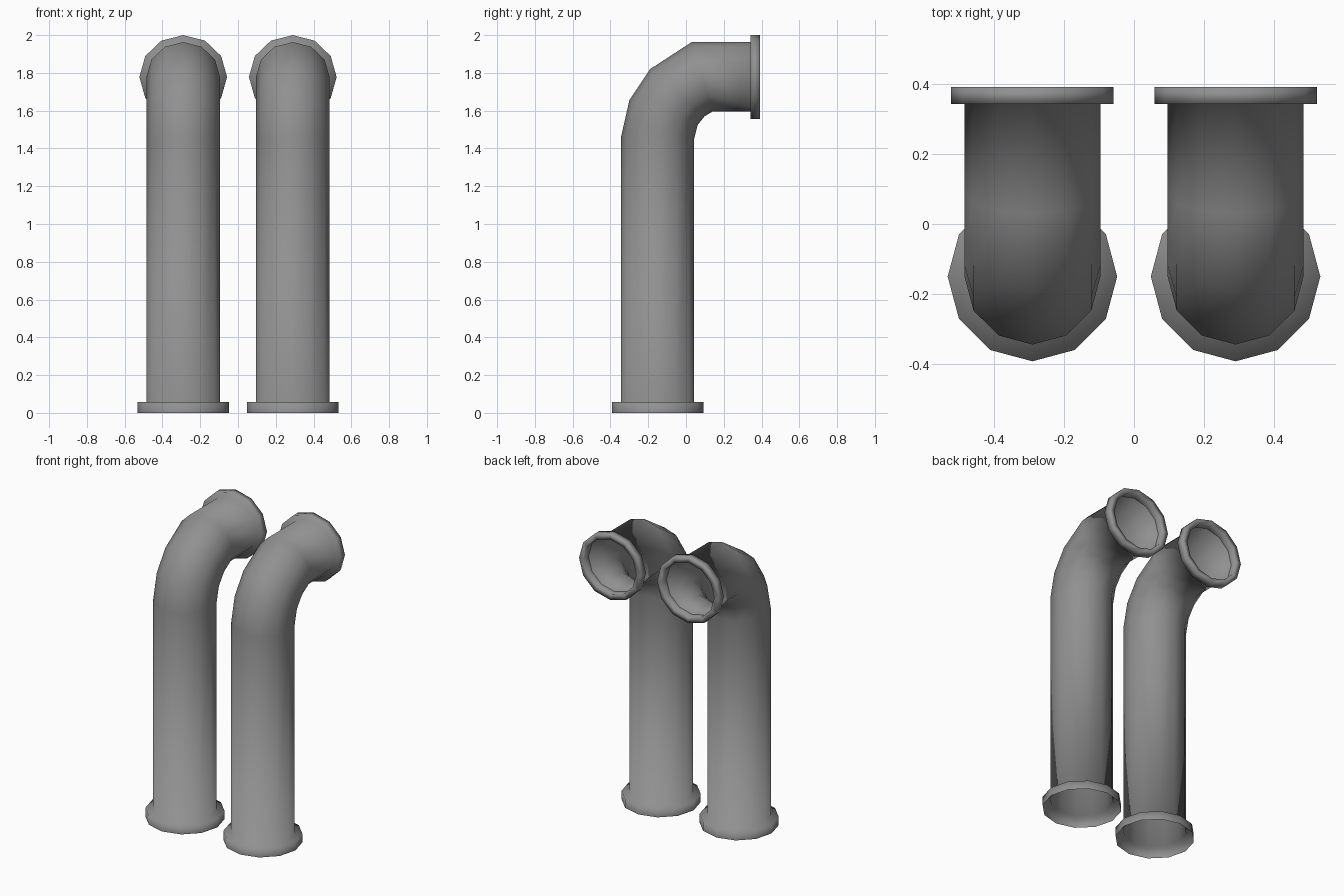
import bpy, bmesh, math

if "Cube" in bpy.data.objects:
    bpy.data.objects.remove(bpy.data.objects["Cube"])

SIDES = 12
PIPE_X = 0.194
FLANGE_X = 0.242

# Dark grey metal
metal = bpy.data.materials.new("dark_metal")
metal.diffuse_color = (0.28, 0.28, 0.28, 1)
metal.use_nodes = True
metal.node_tree.nodes["Principled BSDF"].inputs["Base Color"].default_value = metal.diffuse_color


def loft(name, rings, cx):
    """Skin 12-sided rings; each ring = (outer yz, inner yz, half width in x)."""
    bm = bmesh.new()
    loops = []
    for (y0, z0), (y1, z1), rx in rings:
        cy, cz = (y0 + y1) / 2, (z0 + z1) / 2
        hy, hz = (y0 - y1) / 2, (z0 - z1) / 2
        loops.append([bm.verts.new((cx + rx * math.sin(a), cy + hy * math.cos(a), cz + hz * math.cos(a)))
                      for a in (2 * math.pi * i / SIDES for i in range(SIDES))])
    for a, b in zip(loops, loops[1:]):
        for i in range(SIDES):
            j = (i + 1) % SIDES
            bm.faces.new((a[i], a[j], b[j], b[i]))
    bmesh.ops.recalc_face_normals(bm, faces=bm.faces)
    me = bpy.data.meshes.new(name)
    bm.to_mesh(me)
    bm.free()
    me.materials.append(metal)
    ob = bpy.data.objects.new(name, me)
    bpy.context.collection.objects.link(ob)
    for p in me.polygons:
        p.use_smooth = True
    return ob


# Foot collar, open underneath
foot = [((-0.392, 0.0), (0.092, 0.0), FLANGE_X),
        ((-0.392, 0.057), (0.092, 0.057), FLANGE_X)]

# Bent pipe: straight riser, tilted elbow rings, short horizontal outlet
pipe = [((-0.344, 0.057), (0.043, 0.057), PIPE_X),
        ((-0.344, 1.46), (0.043, 1.45), PIPE_X),
        ((-0.30, 1.655), (0.062, 1.525), PIPE_X),
        ((-0.19, 1.82), (0.098, 1.57), PIPE_X),
        ((0.03, 1.963), (0.14, 1.595), PIPE_X),
        ((0.342, 1.963), (0.342, 1.595), PIPE_X)]

# Outlet collar with a ring face and a short inner lip
outlet = [((0.342, 2.0), (0.342, 1.556), 0.232),
          ((0.391, 2.0), (0.391, 1.556), 0.232),
          ((0.391, 1.963), (0.391, 1.595), PIPE_X),
          ((0.345, 1.963), (0.345, 1.595), PIPE_X)]

# One welded skin per side, mirrored across x = 0
for side, cx in (("left", -0.29), ("right", 0.29)):
    loft(side + "_pipe", foot + pipe + outlet, cx)
